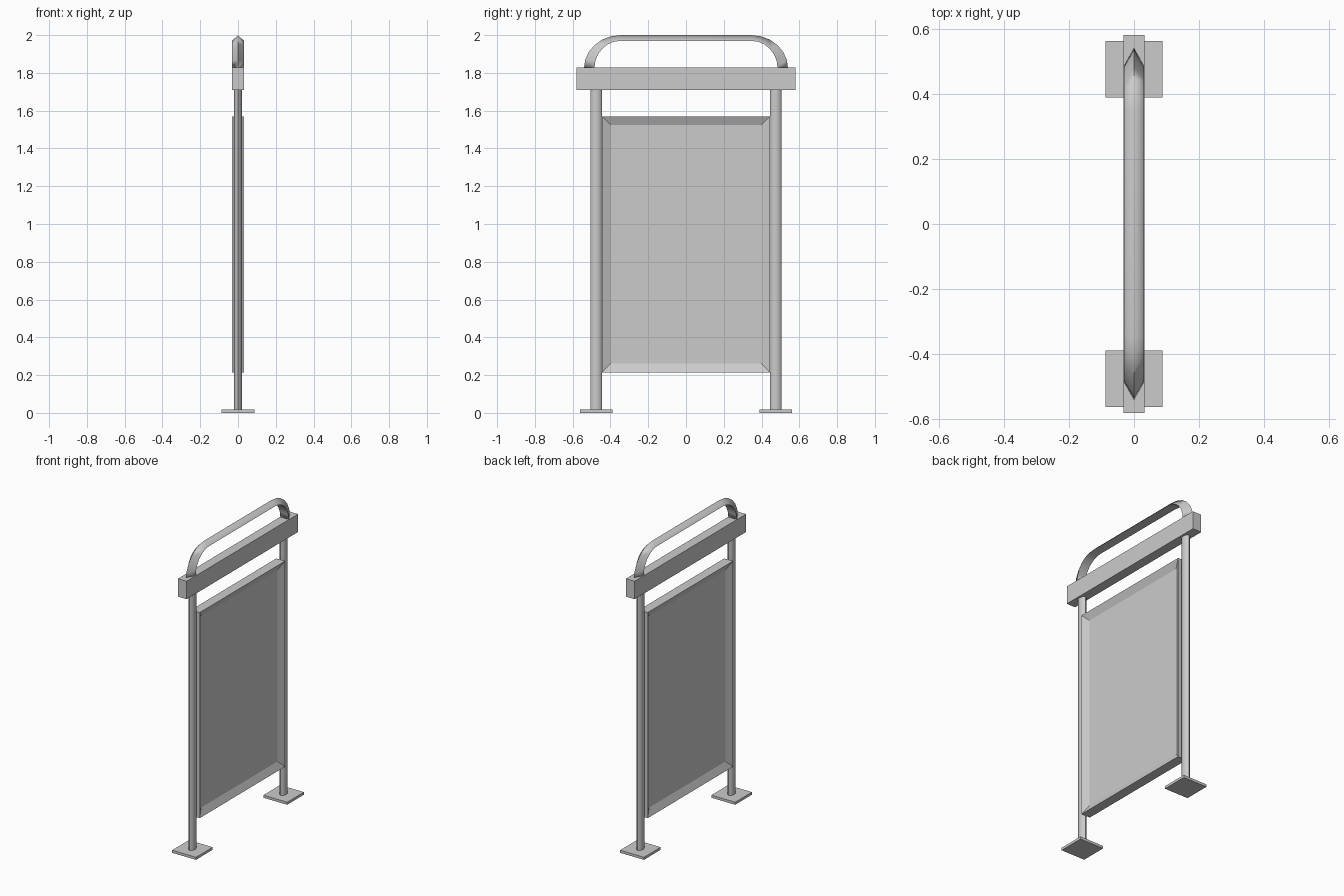
import bpy, bmesh, math

cube = bpy.data.objects.get("Cube")
if cube:
    bpy.data.objects.remove(cube, do_unlink=True)

GREY = (0.6, 0.6, 0.6, 1)
grey = bpy.data.materials.new("plain grey")
grey.use_nodes = True
grey.diffuse_color = GREY
grey.node_tree.nodes["Principled BSDF"].inputs["Base Color"].default_value = GREY


def finish(name, bm, smooth=None):
    bmesh.ops.recalc_face_normals(bm, faces=bm.faces)
    mesh = bpy.data.meshes.new(name)
    bm.to_mesh(mesh)
    bm.free()
    mesh.materials.append(grey)
    ob = bpy.data.objects.new(name, mesh)
    bpy.context.collection.objects.link(ob)
    if smooth:
        bpy.ops.object.select_all(action='DESELECT')
        ob.select_set(True)
        bpy.context.view_layer.objects.active = ob
        bpy.ops.object.shade_smooth_by_angle(angle=math.radians(smooth))
    return ob


def box_mesh(y, z0, z1, hx, hy):
    bm = bmesh.new()
    bmesh.ops.create_cube(bm, size=1)
    for v in bm.verts:
        v.co = (v.co.x * 2 * hx, y + v.co.y * 2 * hy, z0 + (v.co.z + 0.5) * (z1 - z0))
    return bm


# Posts and ground plates
for side, label in ((-1, "front"), (1, "back")):
    y = side * 0.475
    finish(label + "_base_plate", box_mesh(y, 0, 0.017, 0.087, 0.087))
    bm = bmesh.new()
    bmesh.ops.create_cone(bm, cap_ends=True, segments=8, radius1=1, radius2=1, depth=1)
    for v in bm.verts:
        v.co = (v.co.x * 0.02, y + v.co.y * 0.031, (v.co.z + 0.5) * 1.72)
    finish(label + "_post", bm, 60)

# Board with a recessed display area on both faces
bm = box_mesh(0, 0.215, 1.57, 0.032, 0.444)
bm.normal_update()
faces = [f for f in bm.faces if abs(f.normal.x) > 0.9]
bmesh.ops.inset_individual(bm, faces=faces, thickness=0.066)
for f in faces:
    for v in f.verts:
        v.co.x = math.copysign(0.01, v.co.x)
finish("display_board", bm)

# Header beam
finish("header_beam", box_mesh(0, 1.71, 1.828, 0.032, 0.58))

# Top hoop: ridge outside, flat inside, swept round two rounded corners
bm = bmesh.new()
rings = []
STEPS = 6
for side in (-1, 1):
    for i in range(STEPS + 1):
        a = math.pi / 2 * (i if side < 0 else STEPS - i) / STEPS
        c, s = math.cos(a), math.sin(a)
        outer = (side * (0.345 + 0.195 * c), 1.825 + 0.175 * s)
        inner = (side * (0.345 + 0.14 * c), 1.825 + 0.145 * s)
        rings.append([bm.verts.new((x, *p)) for x, p in
                      ((0, outer), (0.031, inner), (-0.031, inner))])
for a, b in zip(rings, rings[1:]):
    for k in range(3):
        n = (k + 1) % 3
        bm.faces.new((a[k], a[n], b[n], b[k]))
bm.faces.new(rings[0])
bm.faces.new(rings[-1])
finish("top_hoop", bm, 100)
